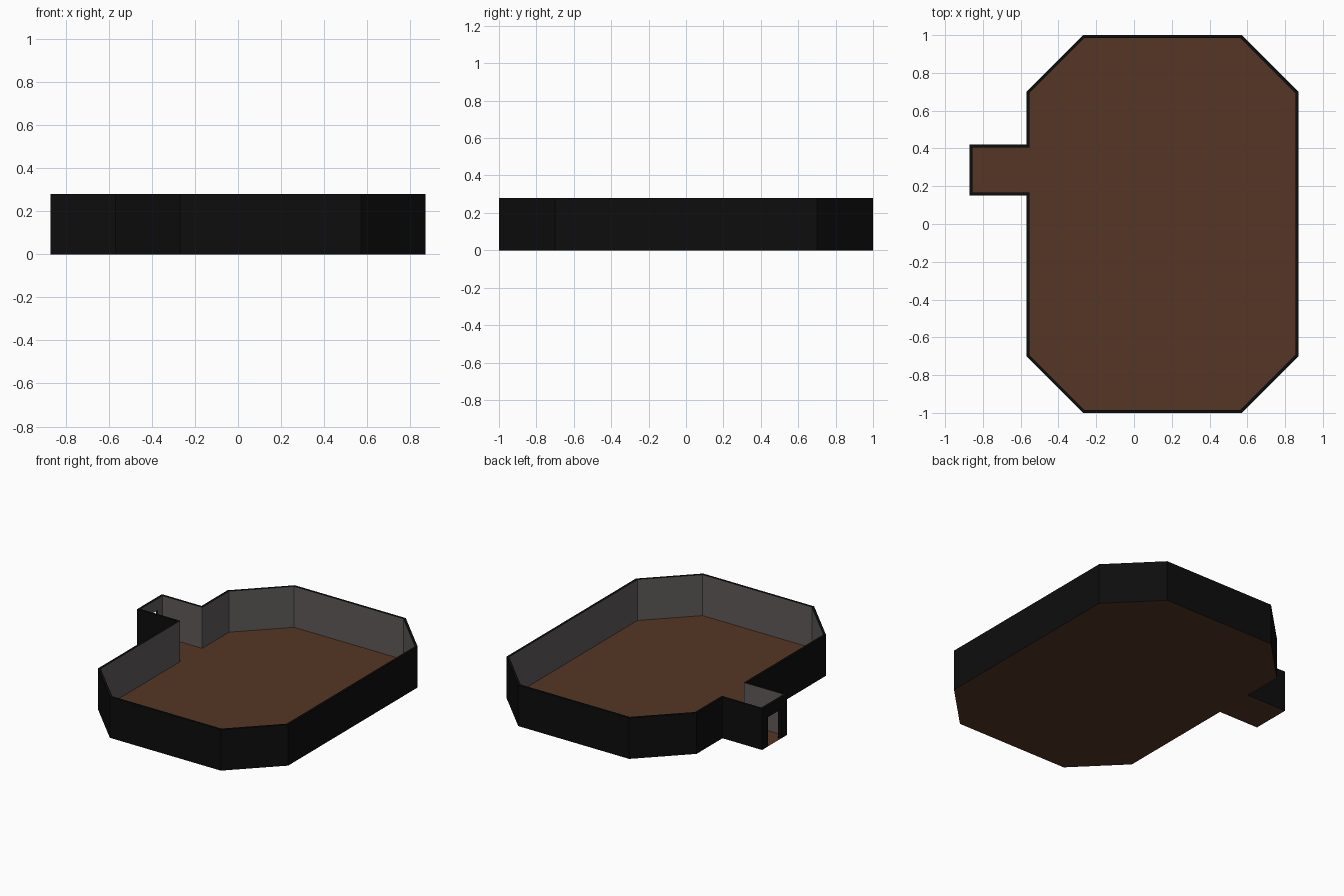
import bpy, bmesh
from mathutils import Vector

if "Cube" in bpy.data.objects:
    bpy.data.objects.remove(bpy.data.objects["Cube"])

HEIGHT, THICK, DOOR_TOP = 0.28, 0.016, 0.2

def material(name, rgb):
    m = bpy.data.materials.new(name)
    m.diffuse_color = (*rgb, 1)
    m.use_nodes = True
    m.node_tree.nodes["Principled BSDF"].inputs["Base Color"].default_value = m.diffuse_color
    return m

black = material("black outer wall", (0.004, 0.004, 0.004))
grey = material("grey inner wall", (0.115, 0.102, 0.102))
brown = material("brown floor", (0.09, 0.037, 0.018))

# room outline, counter-clockwise: chamfered hall with a small entrance alcove
outer = [Vector(p) for p in [
    (-0.27, -1), (0.57, -1), (0.87, -0.7), (0.87, 0.7), (0.57, 1), (-0.27, 1),
    (-0.57, 0.7), (-0.57, 0.42), (-0.87, 0.42), (-0.87, 0.15), (-0.57, 0.15),
    (-0.57, -0.7)]]
N = len(outer)
DOOR_SEGMENT = 8

def inset(i):
    # mitred inward offset of one corner
    a, b, c = outer[i - 1], outer[i], outer[(i + 1) % N]
    d0, d1 = (b - a).normalized(), (c - b).normalized()
    n0, n1 = Vector((-d0.y, d0.x)), Vector((-d1.y, d1.x))
    return b + (n0 + n1) * THICK / (1 + n0.dot(n1))

inner = [inset(i) for i in range(N)]

def finish(bm, name, mats):
    mesh = bpy.data.meshes.new(name)
    bm.to_mesh(mesh)
    bm.free()
    for m in mats:
        mesh.materials.append(m)
    ob = bpy.data.objects.new(name, mesh)
    bpy.context.collection.objects.link(ob)

walls = bmesh.new()

def quad(points, mat):
    f = walls.faces.new([walls.verts.new((p.x, p.y, z)) for p, z in points])
    f.material_index = mat

def panel(seg, s, e, z0=0.0, z1=HEIGHT, start_cap=False, end_cap=False):
    # wall piece covering the fraction s..e of one outline segment
    nxt = (seg + 1) % N
    o0, o1 = (outer[seg].lerp(outer[nxt], t) for t in (s, e))
    i0, i1 = (inner[seg].lerp(inner[nxt], t) for t in (s, e))
    quad([(o0, z0), (o1, z0), (o1, z1), (o0, z1)], 0)
    quad([(i1, z0), (i0, z0), (i0, z1), (i1, z1)], 1)
    quad([(o0, z1), (o1, z1), (i1, z1), (i0, z1)], 0)
    if z0 > 0:
        quad([(i0, z0), (i1, z0), (o1, z0), (o0, z0)], 0)
    if start_cap:
        quad([(i0, z0), (o0, z0), (o0, z1), (i0, z1)], 0)
    if end_cap:
        quad([(o1, z0), (i1, z0), (i1, z1), (o1, z1)], 0)

for seg in range(N):
    if seg == DOOR_SEGMENT:
        # two posts and a lintel around the doorway
        panel(seg, 0, 0.24, end_cap=True)
        panel(seg, 0.24, 0.76, z0=DOOR_TOP)
        panel(seg, 0.76, 1, start_cap=True)
    else:
        panel(seg, 0, 1)
bmesh.ops.remove_doubles(walls, verts=walls.verts, dist=1e-5)
finish(walls, "walls", [black, grey])

# floor sheet under the whole outline
floor = bmesh.new()
floor.faces.new([floor.verts.new((p.x, p.y, 0)) for p in outer])
finish(floor, "floor", [brown])
